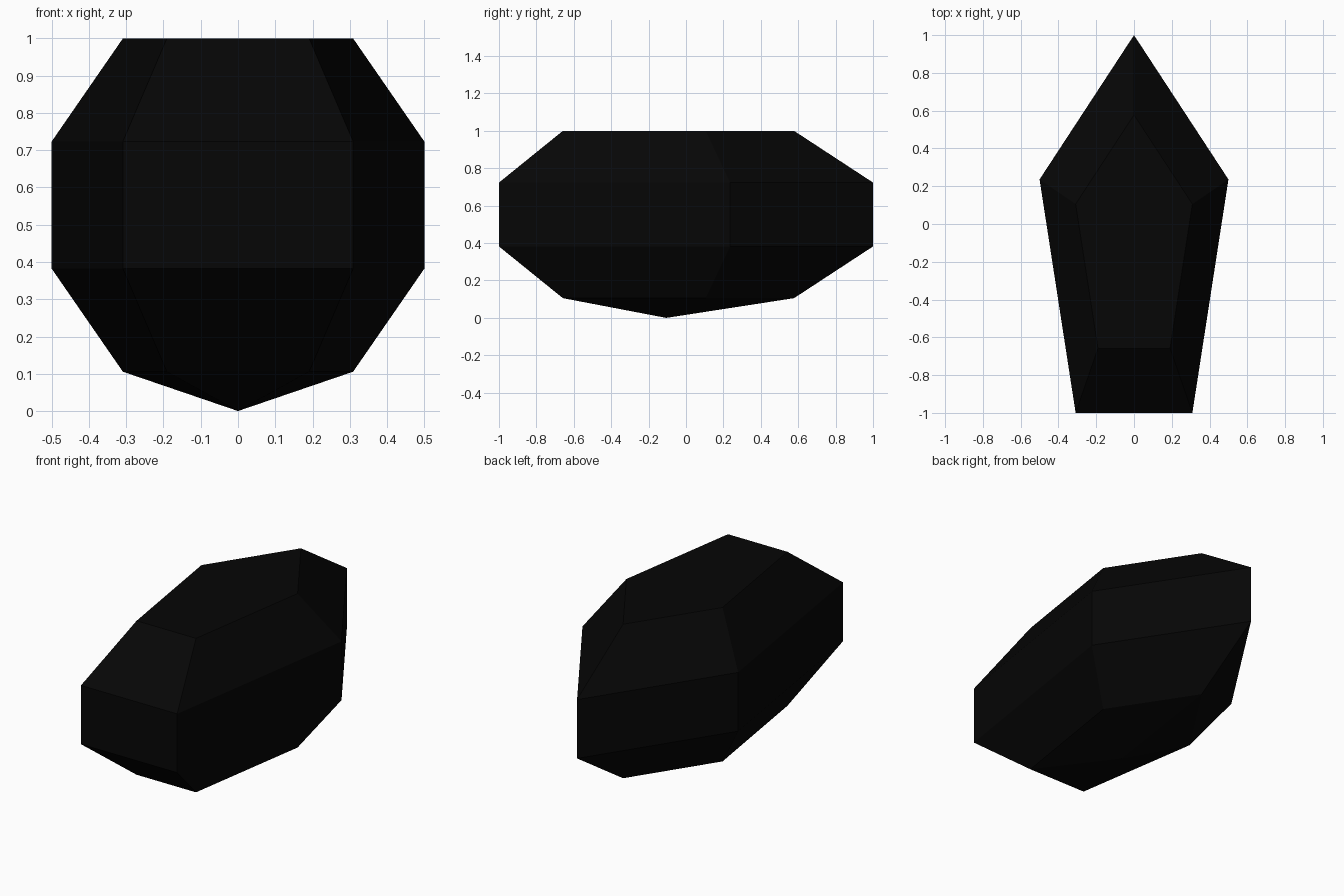
import bpy
import bmesh
from math import sin, cos, pi

cube = bpy.data.objects.get("Cube")
if cube:
    bpy.data.objects.remove(cube, do_unlink=True)

SIDES = 5
TURN = 2 * pi / SIDES
RADIUS = 1 / (1 + cos(pi / SIDES))   # half height of the full form; the flat top lands at z = 1
STRETCH = 2 / sin(TURN)              # lengthened front to back, to a length of 2
CENTRE_Y = 1 - 2 * RADIUS            # back corner at y = 1, front edge at y = -1

black = bpy.data.materials.new("near_black")
black.use_nodes = True
colour = (0.0018, 0.0018, 0.0018, 1)
black.diffuse_color = colour
black.node_tree.nodes["Principled BSDF"].inputs["Base Color"].default_value = colour

bm = bmesh.new()


def ring(latitude):
    """Pentagon slice of the stretched sphere, with one corner to the back."""
    r, z = RADIUS * sin(latitude), RADIUS * (1 + cos(latitude))
    return [bm.verts.new((r * sin(TURN * i),
                          CENTRE_Y + STRETCH * r * cos(TURN * i), z))
            for i in range(SIDES)]


# Faceted side bands
rings = [ring(pi * k / SIDES) for k in range(1, SIDES)]
for upper, lower in zip(rings, rings[1:]):
    for i in range(SIDES):
        j = (i + 1) % SIDES
        bm.faces.new((upper[i], upper[j], lower[j], lower[i]))

# Flat top and pointed underside
bm.faces.new(rings[0])
tip = bm.verts.new((0, CENTRE_Y, 0))
for i in range(SIDES):
    bm.faces.new((rings[-1][i], rings[-1][(i + 1) % SIDES], tip))

bmesh.ops.recalc_face_normals(bm, faces=bm.faces[:])
mesh = bpy.data.meshes.new("faceted_stone")
bm.to_mesh(mesh)
bm.free()
mesh.materials.append(black)
stone = bpy.data.objects.new("faceted_stone", mesh)
bpy.context.collection.objects.link(stone)
